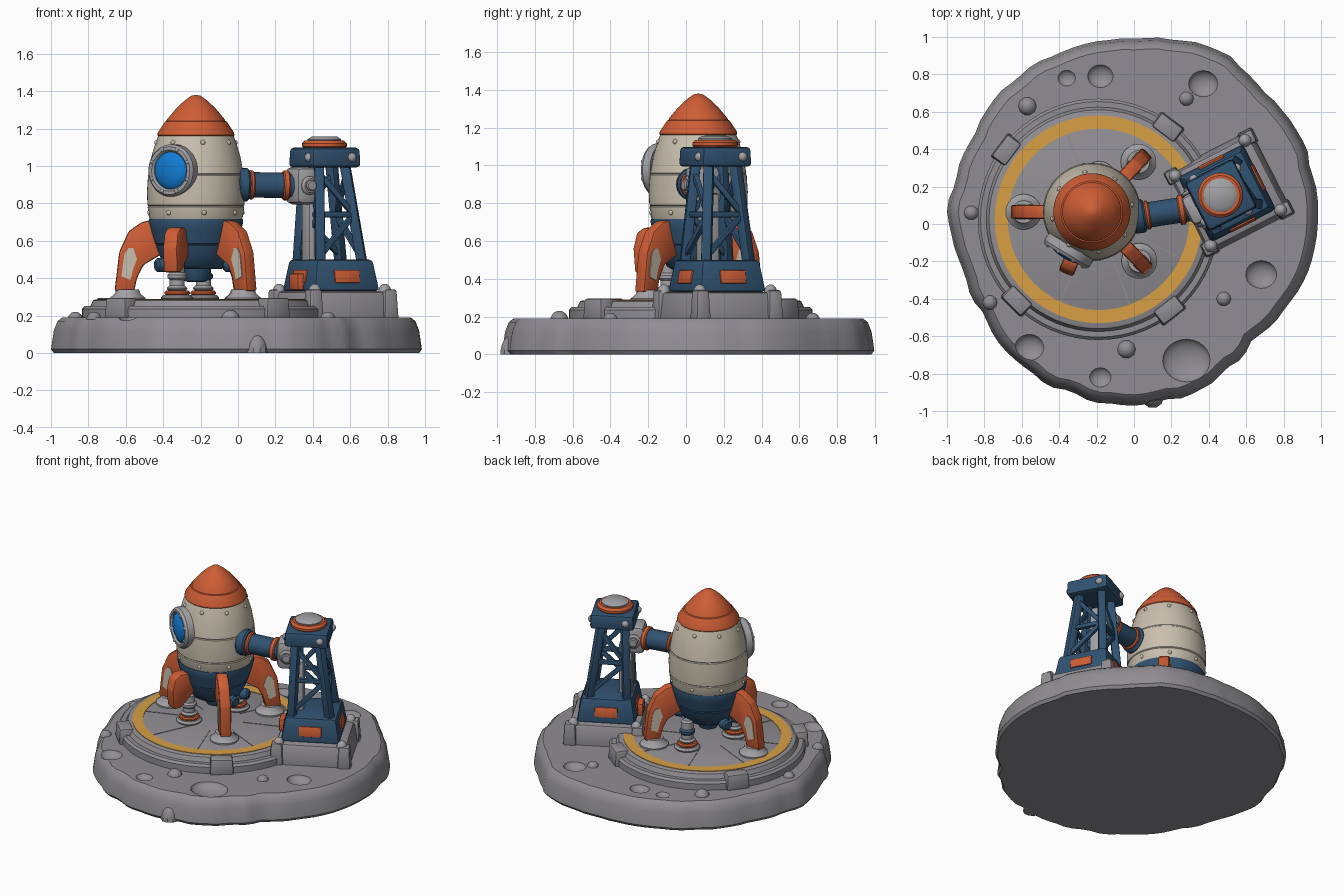
import bpy, bmesh, math, random
from mathutils import Vector, Matrix

random.seed(4)
cube = bpy.data.objects.get("Cube")
if cube:
    bpy.data.objects.remove(cube, do_unlink=True)


def material(name, rgb):
    m = bpy.data.materials.new(name)
    m.use_nodes = True
    m.diffuse_color = (*rgb, 1)
    m.node_tree.nodes["Principled BSDF"].inputs["Base Color"].default_value = (*rgb, 1)
    return m


ROCK = material("moon grey", (.28, .27, .29))
SILVER = material("light grey", (.36, .36, .38))
CREAM = material("cream", (.58, .52, .42))
ORANGE = material("orange", (.62, .11, .035))
NAVY = material("navy blue", (.03, .085, .165))
GLASS = material("window blue", (.006, .2, .65))
YELLOW = material("yellow", (.68, .35, .06))


def finish(name, bm, mat, matrix=Matrix(), angle=35):
    bmesh.ops.recalc_face_normals(bm, faces=bm.faces)
    bm.transform(matrix)
    me = bpy.data.meshes.new(name)
    bm.to_mesh(me)
    bm.free()
    me.materials.append(mat)
    me.shade_smooth()
    me.set_sharp_from_angle(angle=math.radians(angle))
    ob = bpy.data.objects.new(name, me)
    bpy.context.collection.objects.link(ob)
    return ob


def frame(origin, direction):
    q = Vector(direction).to_track_quat('Z', 'Y')
    return Matrix.Translation(origin) @ q.to_matrix().to_4x4()


def lathe(name, profile, origin, mat, direction=(0, 0, 1), sides=40):
    # profile is a list of (radius, height)
    bm = bmesh.new()
    vs = [bm.verts.new((r, 0, z)) for r, z in profile]
    es = [bm.edges.new(p) for p in zip(vs, vs[1:])]
    bmesh.ops.spin(bm, geom=vs + es, axis=(0, 0, 1), cent=(0, 0, 0),
                   angle=math.tau, steps=sides, use_duplicate=False)
    bmesh.ops.remove_doubles(bm, verts=bm.verts, dist=1e-4)
    return finish(name, bm, mat, frame(origin, direction))


def drum(name, r, h, origin, mat, direction=(0, 0, 1), c=.012, sides=28):
    return lathe(name, [(0, 0), (r - c, 0), (r, c), (r, h - c), (r - c, h), (0, h)],
                 origin, mat, direction, sides)


def dome(name, r, h, origin, mat, direction=(0, 0, 1), sides=20):
    pts = [(r * math.cos(t * math.pi / 12), h * math.sin(t * math.pi / 12)) for t in range(6)]
    return lathe(name, [(0, 0)] + pts + [(0, h)], origin, mat, direction, sides)


def bevel(bm, width):
    bmesh.ops.bevel(bm, geom=bm.edges[:], offset=width, segments=2, profile=.5, affect='EDGES')


def box(name, size, matrix, mat, taper=1, width=.012):
    bm = bmesh.new()
    bmesh.ops.create_cube(bm, size=1)
    for v in bm.verts:
        k = taper if v.co.z > 0 else 1
        v.co = (v.co.x * size[0] * k, v.co.y * size[1] * k, v.co.z * size[2])
    if width:
        bevel(bm, width)
    return finish(name, bm, mat, matrix)


def prism(name, pts, thick, matrix, mat, width):
    # outline in the local x-z plane, centred on y
    bm = bmesh.new()
    f = bm.faces.new([bm.verts.new((x, -thick / 2, z)) for x, z in pts])
    ext = bmesh.ops.extrude_face_region(bm, geom=[f])
    moved = [g for g in ext["geom"] if isinstance(g, bmesh.types.BMVert)]
    bmesh.ops.translate(bm, verts=moved, vec=(0, thick, 0))
    bmesh.ops.recalc_face_normals(bm, faces=bm.faces)
    if width:
        bevel(bm, width)
    return finish(name, bm, mat, matrix)


def beam(name, a, b, w, mat):
    d = b - a
    return box(name, (w, w, d.length), frame((a + b) / 2, d), mat, width=.006)


def polar(origin, deg, r, z=0):
    a = math.radians(deg)
    return Vector((origin[0] + r * math.cos(a), origin[1] + r * math.sin(a), z))


def turn(deg):
    return Matrix.Rotation(math.radians(deg), 4, 'Z')


# Moon rock base: irregular outline, rounded rim, craters
radii = [.99, 1, 1, 1, 1.03, 1.02, .985, 1, 1, 1, .98, .99,
         1, .95, .94, .97, .97, .97, .98, .96, .94, .89, .93, .97]
bm = bmesh.new()
rings = []
N = 96
wobble = [random.uniform(-.012, .008) for _ in range(N)]
for k, z in ((.985, 0), (1, .02), (.985, .12), (.965, .17), (.94, .19)):
    ring = []
    for i in range(N):
        j, t = divmod(i * len(radii) / N, 1)
        r = radii[int(j)] * (1 - t) + radii[(int(j) + 1) % len(radii)] * t + wobble[i // 2 * 2]
        ring.append(bm.verts.new(polar((0, 0), i * 360 / N, r * k, z)))
    rings.append(ring)
for lo, hi in zip(rings, rings[1:]):
    for i in range(N):
        bm.faces.new((lo[i], lo[(i + 1) % N], hi[(i + 1) % N], hi[i]))
bm.faces.new(rings[0])
bm.faces.new(rings[-1])
base = finish("moon_base", bm, ROCK)
bm = bmesh.new()
for x, y, r in ((-.18, .79, .07), (-.36, .78, .05), (.37, .75, .08), (.68, -.27, .085),
                (.28, -.73, .13), (-.56, -.66, .08), (-.18, -.82, .06)):
    m = Matrix.Translation((x, y, .2)) @ Matrix.Diagonal((r, r * .9, min(r * .6, .055), 1))
    bmesh.ops.create_uvsphere(bm, u_segments=24, v_segments=12, radius=1, matrix=m)
cutter = finish("crater_cutter", bm, ROCK)
cutter.hide_render = True
mod = base.modifiers.new("craters", 'BOOLEAN')
mod.operation, mod.solver, mod.object = 'DIFFERENCE', 'EXACT', cutter
deps = bpy.context.evaluated_depsgraph_get()
base.data = bpy.data.meshes.new_from_object(base.evaluated_get(deps))
base.modifiers.clear()
bpy.data.objects.remove(cutter, do_unlink=True)
base.data.shade_smooth()
base.data.set_sharp_from_angle(angle=math.radians(35))
for x, y, r in ((-.57, .63, .05), (.28, .67, .04), (-.87, .06, .04), (-.77, -.42, .04),
                (-.04, -.67, .05), (.48, -.4, .04)):
    dome("pebble", r, r, (x, y, .18), ROCK, sides=10)
dome("edge_rock", .06, .1, (.1, -.925, 0), ROCK, sides=10)

# Launch pad with painted ring and rim clamps
PAD = (-.19, .025)
lathe("launch_pad", [(0, .17), (.645, .17), (.645, .235), (.63, .25), (.6, .25), (.585, .28),
                     (.575, .285), (0, .285)], (*PAD, 0), ROCK, sides=64)
lathe("yellow_ring", [(.485, .28), (.555, .28), (.555, .289), (.485, .289), (.485, .28)],
      (*PAD, 0), YELLOW, sides=64)
for a in (53, 143, 225, -52):
    box("pad_clamp", (.1, .16, .11), Matrix.Translation(polar(PAD, a, .615, .24)) @ turn(a), ROCK, .9)
for i in range(8):
    box("pad_seam", (.3, .006, .004), Matrix.Translation(polar(PAD, i * 45 + 20, .33, .286)) @ turn(i * 45 + 20),
        ROCK, width=0)

# Rocket hull
HUB = (-.225, .065)
O = (*HUB, 0)
lathe("hull", [(0, .7), (.24, .7), (.252, .73), (.258, .78), (.253, .785), (.259, .79), (.262, .86),
               (.256, .95), (.251, .955), (.254, .96), (.238, 1.05), (.217, 1.12), (.2, 1.165), (0, 1.165)],
      O, CREAM, sides=56)
lathe("nose_cone", [(0, 1.155), (.198, 1.155), (.206, 1.165), (.203, 1.18), (.165, 1.237), (.157, 1.24),
                    (.155, 1.248), (.105, 1.308), (.06, 1.35), (.025, 1.375), (0, 1.38)], O, ORANGE, sides=56)
lathe("tail_section", [(0, .45), (.14, .45), (.165, .465), (.2, .53), (.217, .575), (.213, .58), (.221, .585),
                       (.243, .66), (.253, .7), (.25, .715), (0, .715)], O, NAVY, sides=56)
lathe("engine_bell", [(0, .46), (.08, .46), (.075, .42), (.06, .385), (.045, .38), (0, .4)], O, NAVY)
for i in range(8):
    for r, z in ((.212, 1.125), (.25, .75)):
        p = polar(HUB, i * 45 + 10, r, z)
        dome("hull_rivet", .014, .014, p, CREAM, p - Vector((*HUB, z)), 10)
for a in (-160, -20, 20, 160):
    p = polar(HUB, a, .16, .47)
    drum("thruster_knob", .038, .07, p, NAVY, p - Vector((*HUB, .47)), sides=16)

# Porthole
look = polar((0, 0), -121, 1)
P = Vector((*HUB, .975)) + look * .215
lathe("porthole_frame", [(.1, 0), (.14, 0), (.14, .045), (.128, .062), (.11, .062), (.1, .05), (.1, 0)],
      P, SILVER, look)
dome("porthole_glass", .104, .04, P + look * .035, GLASS, look, 36)
for i in range(8):
    side = Vector((-look.y, look.x, 0))
    a = math.radians(i * 45 + 22)
    dome("porthole_bolt", .011, .01, P + look * .06 + (side * math.cos(a) + Vector((0, 0, math.sin(a)))) * .119,
         SILVER, look, 10)

# Fins, feet and landing struts
fin = [(.22, .715), (.29, .7), (.36, .65), (.41, .54), (.435, .33), (.33, .33), (.315, .4), (.28, .47), (.18, .53)]
inlay = [(.335, .56), (.36, .56), (.382, .53), (.398, .41), (.35, .39), (.335, .45), (.315, .5)]
short_fin = [(.2, .67), (.3, .67), (.34, .64), (.36, .56), (.35, .43), (.29, .43), (.19, .52)]
for a in (180, 47, -46):
    m = Matrix.Translation(O) @ turn(a)
    prism("fin", fin, .075, m, ORANGE, .012)
    prism("fin_inlay", inlay, .085, m, CREAM, 0)
    lathe("fin_foot", [(0, .28), (.095, .28), (.095, .295), (.07, .315), (.06, .34), (0, .34)],
          polar(HUB, a, .365), SILVER)
prism("short_fin", short_fin, .085, Matrix.Translation(O) @ turn(-113), ORANGE, .015)
for a in (-122, 78):
    q = polar(HUB, a, .19)
    up = Vector((0, 0, 1))
    drum("strut_foot", .085, .03, q + up * .28, SILVER)
    drum("strut_ring", .068, .025, q + up * .308, ORANGE, c=.008)
    drum("strut_collar", .055, .03, q + up * .33, SILVER)
    drum("strut", .04, .14, q + up * .35, SILVER)
    drum("strut_cuff", .052, .04, q + up * .39, SILVER if a < 0 else NAVY)

# Tower foundation and plinth
TILT = 27


def tower(u, v, z):
    # point in the tower's own axes; its centre drifts slightly with height
    t = (z - .33) / .7
    return Vector((.502 - .037 * t, .165 - .01 * t, z)) + turn(TILT) @ Vector((u, v, 0))


def block(name, size, z, mat, taper=1, u=0, v=0, width=.014):
    return box(name, size, Matrix.Translation(tower(u, v, z)) @ turn(TILT), mat, taper, width)


block("foundation", (.52, .5, .16), .25, ROCK, .9, width=.02)
block("plinth", (.395, .395, .17), .415, NAVY, .86, width=.02)
for a in range(0, 360, 90):
    d = turn(a) @ Vector((1, 0, 0))
    s = turn(a) @ Vector((0, 1, 0))
    c = tower(d.x * .187, d.y * .187, .41)
    lean = Matrix.Rotation(math.radians(-9), 4, 'Y')
    box("plinth_panel", (.012, .15, .07), Matrix.Translation(c) @ turn(TILT + a) @ lean, ORANGE, width=.004)
    e = d + s
    dome("foundation_bolt", .035, .045, tower(e.x * .21, e.y * .21, .325), SILVER, sides=12)
    block("foundation_post", (.09, .09, .17), .255, ROCK, .8, e.x * .225, e.y * .215)

    # Lattice legs and braces on this side
    def corner(z, sign):
        h = .124 - (z - .5) * .09
        w = d * h + s * h * sign
        return tower(w.x, w.y, z)
    beam("tower_leg", corner(.48, 1), corner(1.02, 1), .052, NAVY)
    for z1, s1, z2, s2 in ((.52, -1, .74, 1), (.74, 1, .96, -1), (.74, -1, .74, 1)):
        beam("tower_brace", corner(z1, s1), corner(z2, s2), .03, NAVY)
    f = tower(d.x * .14 + s.x * .09, d.y * .14 + s.y * .09, 1.045)
    dome("cap_bolt", .026, .025, f, SILVER, turn(TILT) @ d, 12)

# Tower core, cap and beacon
block("tower_core", (.09, .1, .5), .6, SILVER, u=-.1)
block("core_foot", (.05, .11, .09), .38, ORANGE, u=-.205)
block("tower_cap", (.295, .295, .105), 1.045, NAVY, .97, width=.02)
top = tower(0, 0, 1.09)
drum("beacon_ring", .12, .045, top, ORANGE, c=.015, sides=32)
lathe("beacon", [(0, .03), (.09, .03), (.09, .052), (.07, .066), (0, .068)], top, SILVER)

# Docking arm
start, end = Vector((-.01, .035, .9)), tower(-.15, 0, .895)
axis = (end - start).normalized()
drum("arm_socket", .09, .07, start, NAVY, axis, sides=20)
drum("arm_tube", .068, .27, start + axis * .05, NAVY, axis, sides=12)
drum("arm_ring", .078, .025, start + axis * .07, ORANGE, axis, c=.007)
drum("arm_ring", .08, .035, start + axis * .25, ORANGE, axis, c=.007)
block("arm_joint", (.14, .17, .2), .895, SILVER, u=-.145, width=.035)
for sign in (-1, 1):
    n = turn(TILT) @ Vector((0, sign, 0))
    drum("joint_boss", .05, .03, tower(-.145, sign * .075, .895), SILVER, n, sides=16)
    drum("joint_pin", .03, .04, tower(-.145, sign * .08, .895), SILVER, n, c=.006, sides=12)
